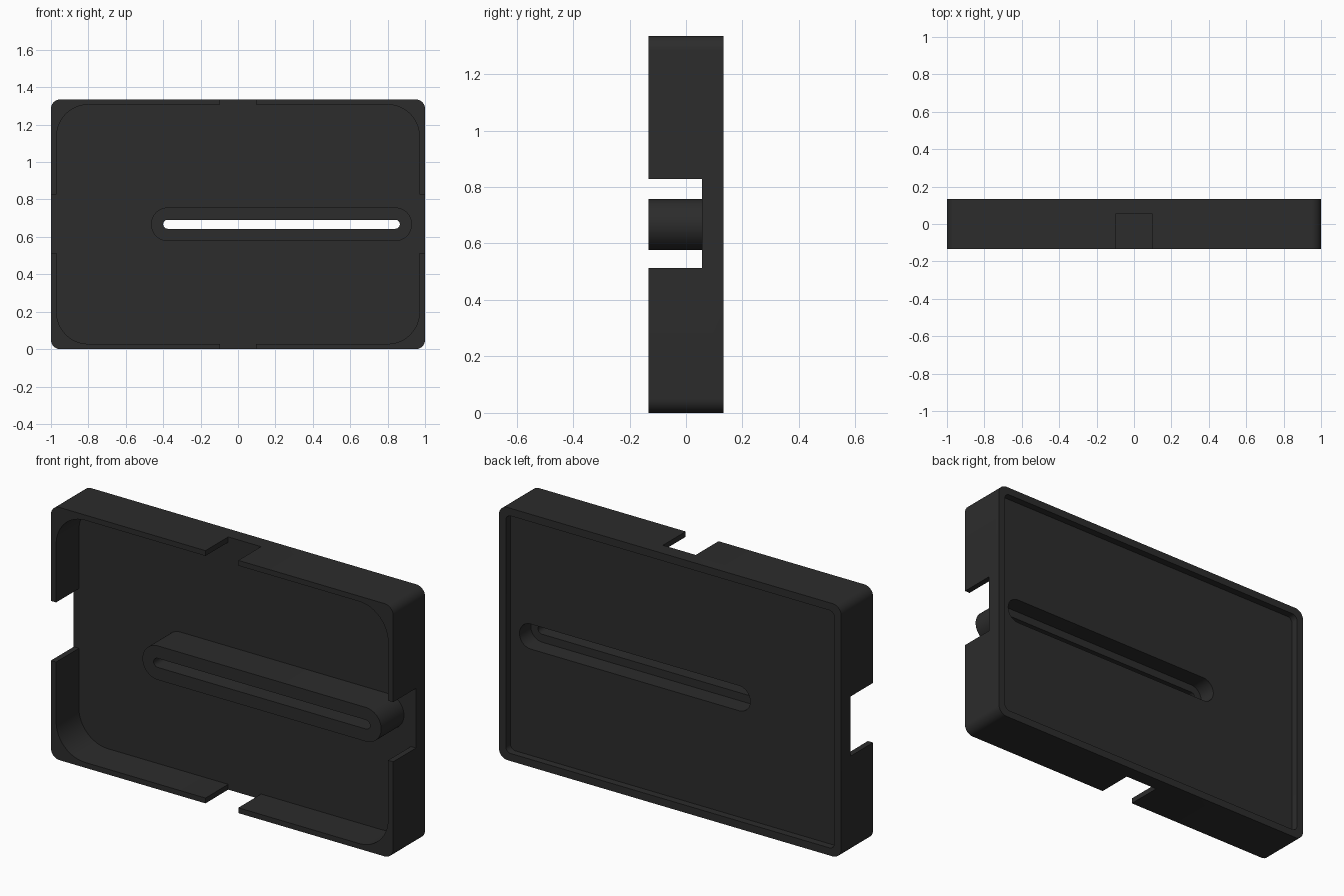
import bpy, bmesh, math

if "Cube" in bpy.data.objects:
    bpy.data.objects.remove(bpy.data.objects["Cube"])

H, D = 1.335, 0.133      # height, half depth
MID = H / 2
FLOOR, BACK = 0.057, 0.095   # y of the front cavity floor and back recess floor


def rounded(x0, x1, z0, z1, r, seg=12, tabs=None):
    """Rounded rectangle outline in x/z; tabs[i] is inserted after corner i."""
    pts = []
    centres = [(x1 - r, z1 - r), (x0 + r, z1 - r), (x0 + r, z0 + r), (x1 - r, z0 + r)]
    for i, (cx, cz) in enumerate(centres):
        for k in range(seg + 1):
            a = (i + k / seg) * math.pi / 2
            pts.append((cx + r * math.cos(a), cz + r * math.sin(a)))
        if tabs:
            pts += tabs[i]
    return pts


def prism(name, pts, y0, y1):
    """Extrude an x/z outline from y0 to y1."""
    bm = bmesh.new()
    face = bm.faces.new([bm.verts.new((x, y0, z)) for x, z in pts])
    ext = bmesh.ops.extrude_face_region(bm, geom=[face])
    verts = [g for g in ext["geom"] if isinstance(g, bmesh.types.BMVert)]
    bmesh.ops.translate(bm, verts=verts, vec=(0, y1 - y0, 0))
    bmesh.ops.remove_doubles(bm, verts=bm.verts, dist=1e-5)
    bmesh.ops.recalc_face_normals(bm, faces=bm.faces)
    me = bpy.data.meshes.new(name)
    bm.to_mesh(me)
    bm.free()
    ob = bpy.data.objects.new(name, me)
    bpy.context.collection.objects.link(ob)
    return ob


def combine(target, tool, op):
    """Boolean the tool into the target, then remove the tool."""
    tool.hide_render = True
    mod = target.modifiers.new(tool.name, "BOOLEAN")
    mod.operation, mod.solver, mod.object = op, "EXACT", tool
    bpy.context.view_layer.objects.active = target
    bpy.ops.object.modifier_apply(modifier=mod.name)
    bpy.data.objects.remove(tool)


def stadium(x0, x1, r, seg=12):
    """Long slot outline with round ends, centred on the mid height."""
    return rounded(x0, x1, MID - r, MID + r, r, seg)


# Outer block
case = prism("case_shell", rounded(-1, 1, 0, H, 0.05), -D, D)

# Front cavity with a notch through the middle of each wall
W, Z0, Z1 = 0.97, 0.028, H - 0.028
NL, NR, NZ0, NZ1 = -0.097, 0.095, 0.513, 0.828
tabs = [
    [(NR, Z1), (NR, H + 0.1), (NL, H + 0.1), (NL, Z1)],
    [(-W, NZ1), (-1.1, NZ1), (-1.1, NZ0), (-W, NZ0)],
    [(NL, Z0), (NL, -0.1), (NR, -0.1), (NR, Z0)],
    [(W, NZ0), (1.1, NZ0), (1.1, NZ1), (W, NZ1)],
]
combine(case, prism("cavity_cutter", rounded(-W, W, Z0, Z1, 0.17, tabs=tabs), -D - 0.1, FLOOR), "DIFFERENCE")

# Shallow recess in the back
combine(case, prism("back_cutter", rounded(-0.96, 0.96, 0.04, H - 0.04, 0.03), BACK, D + 0.1), "DIFFERENCE")

# Raised slot boss, its through slot and the wider channel behind it
combine(case, prism("slot_boss", stadium(-0.465, 0.93, 0.09), -D, FLOOR + 0.015), "UNION")
combine(case, prism("slot_cutter", stadium(-0.40, 0.865, 0.024), -D - 0.1, D + 0.1), "DIFFERENCE")
combine(case, prism("channel_cutter", stadium(-0.442, 0.907, 0.066), 0.0, D + 0.1), "DIFFERENCE")

# Dark finish and smooth rounded corners
mat = bpy.data.materials.new("dark_plastic")
mat.diffuse_color = (0.025, 0.025, 0.025, 1)
mat.use_nodes = True
mat.node_tree.nodes["Principled BSDF"].inputs["Base Color"].default_value = mat.diffuse_color
case.data.materials.clear()
case.data.materials.append(mat)
bpy.ops.object.select_all(action="DESELECT")
case.select_set(True)
bpy.context.view_layer.objects.active = case
bpy.ops.object.shade_smooth_by_angle(angle=math.radians(30))
